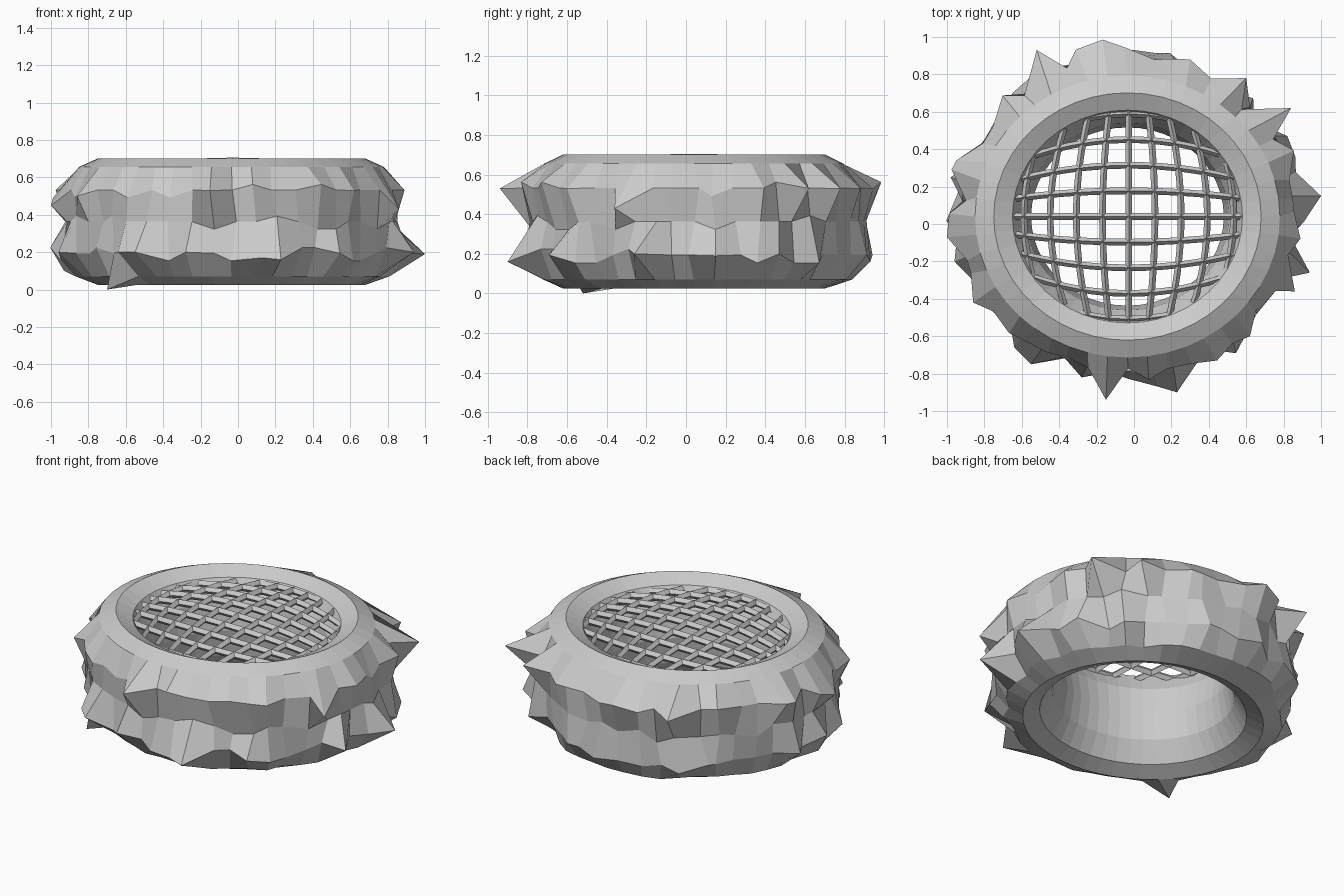
import bpy, bmesh, math, random
from mathutils import Vector

if "Cube" in bpy.data.objects:
    bpy.data.objects.remove(bpy.data.objects["Cube"])

random.seed(11)
CX, CY, CZ = -0.035, 0.04, 0.363
N, M = 48, 12


def add_object(name, bm):
    bmesh.ops.recalc_face_normals(bm, faces=bm.faces)
    mesh = bpy.data.meshes.new(name)
    bm.to_mesh(mesh)
    bm.free()
    bpy.context.collection.objects.link(bpy.data.objects.new(name, mesh))


def ring_point(a, b):
    # torus with slightly elliptical plan and tall cross-section
    r = 0.715 + 0.2 * math.cos(b)
    return Vector((CX + r * math.cos(a), CY + r * 0.925 * math.sin(a),
                   CZ + 0.338 * math.sin(b)))


# Rocky ring: clean inside and rims, rough outer rows
bm = bmesh.new()
rows = []
for j in range(M):
    b = 2 * math.pi * j / M
    rows.append([bm.verts.new(ring_point(2 * math.pi * i / N, b)) for i in range(N)])
for j in range(M):
    for i in range(N):
        k, l = (i + 1) % N, (j + 1) % M
        bm.faces.new((rows[j][i], rows[j][k], rows[l][k], rows[l][i]))

# Rough rows: small offsets, with some vertices pushed out further
for j, (low, high) in {1: (0.03, 0.09), 0: (0.0, 0.03), 11: (0.03, 0.09),
                       10: (0.015, 0.03)}.items():
    for v in rows[j]:
        out = Vector((v.co.x - CX, v.co.y - CY, 0)).normalized()
        side = Vector((-out.y, out.x, 0))
        push = random.uniform(-0.02, low)
        if random.random() < 0.25:
            push = random.uniform(low, high)
        push += max(0.0, out.y - 0.8) * 0.25
        if j == 0:
            push -= 0.015
        v.co += out * push
        if j != 10:
            v.co += side * random.uniform(-0.03, 0.03)
            v.co.z += random.choice((0, 0, 0, 0, -0.04, 0.03))

# Rock spikes: nearest vertex of a row is pulled to the tip
spikes = {
    1: [(-.52, .93, .53), (.84, .62, .53), (.30, .88, .53), (.60, .78, .53),
        (.86, -.36, .43), (-.15, -.94, .53), (-.95, .34, .53), (-1, -.07, .45),
        (-.86, -.42, .5), (.62, -.6, .53), (-.05, .945, .53)],
    11: [(1, .15, .19), (.94, -.26, .2), (.23, -.9, .16), (.13, -.87, .17),
         (-.55, -.75, .2), (-.28, -.82, .2), (-.98, .25, .19), (-.96, -.2, .2),
         (-.65, .7, .2), (0, .93, .16), (.82, .47, .2), (-.64, -.66, .2)],
    10: [(-.70, -.52, 0), (-.93, 0.0, .1)],
}
for j, tips in spikes.items():
    for t in tips:
        tip = Vector(t)
        ang = math.atan2((tip.y - CY) / 0.925, tip.x - CX)
        rows[j][round(ang / (2 * math.pi) * N) % N].co = tip
add_object("rocky_ring", bm)

# Domed grille: crossing diamond-section bars clipped at the ring
grille = bmesh.new()


def add_bar(offset, vertical):
    pts = []
    for s in range(-80, 81):
        t = s / 80 * 0.62
        d = offset * (1 - 0.27 * (t / 0.58) ** 2)
        x, y = (d, t) if vertical else (t, d)
        e = (x / 0.605) ** 2 + (y / 0.58) ** 2
        if e <= 1.04:
            pts.append(Vector((x - 0.028, y + CY, 0.683 - 0.055 * e)))
    pts = pts[:-4:8] + pts[-1:]
    w = Vector((0.018, 0, 0)) if vertical else Vector((0, 0.018, 0))
    h = Vector((0, 0, 0.022))
    loops = [[grille.verts.new(p + o) for o in (w, h, -w, -h)] for p in pts]
    for a, b in zip(loops, loops[1:]):
        for i in range(4):
            k = (i + 1) % 4
            grille.faces.new((a[i], a[k], b[k], b[i]))
    grille.faces.new(loops[0])
    grille.faces.new(loops[-1])


for n in range(-4, 5):
    add_bar(n * 0.14, True)
    add_bar(n * 0.137, False)
add_object("domed_grille", grille)
